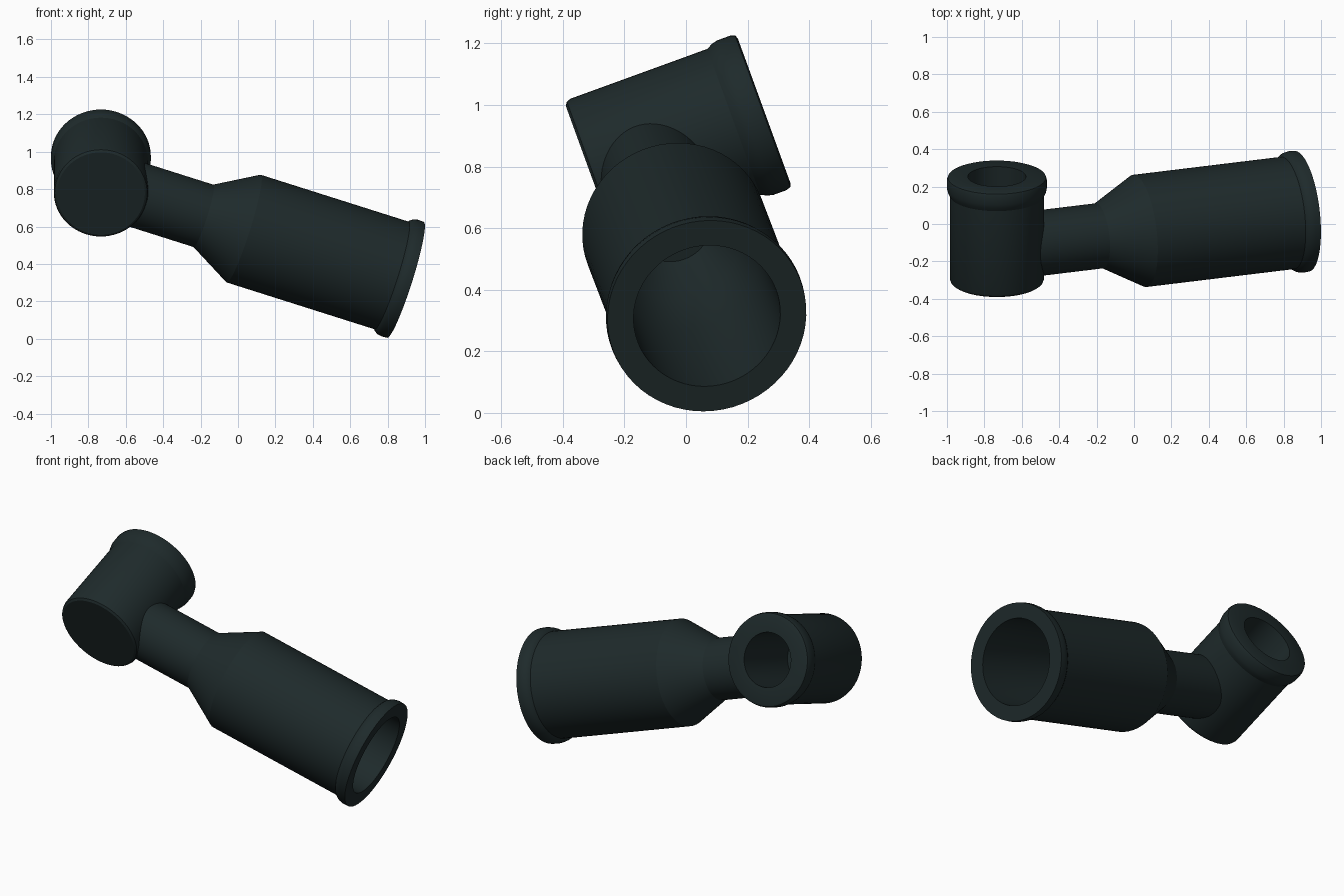
import bpy, bmesh, math
from mathutils import Vector

cube = bpy.data.objects.get("Cube")
if cube:
    bpy.data.objects.remove(cube, do_unlink=True)

# Single dark plastic colour
plastic = bpy.data.materials.new("dark_plastic")
plastic.use_nodes = True
COLOUR = (0.013, 0.023, 0.024, 1)
plastic.diffuse_color = COLOUR
plastic.node_tree.nodes["Principled BSDF"].inputs["Base Color"].default_value = COLOUR


def lathe(name, origin, axis, profile, sides=64):
    """Spin (radius, distance) points about an axis; radius 0 closes an end."""
    bm = bmesh.new()
    verts = [bm.verts.new((r, 0, d)) for r, d in profile]
    edges = [bm.edges.new(pair) for pair in zip(verts, verts[1:])]
    bmesh.ops.spin(bm, geom=verts + edges, cent=(0, 0, 0), axis=(0, 0, 1),
                   angle=math.tau, steps=sides, use_merge=True)
    bmesh.ops.remove_doubles(bm, verts=bm.verts, dist=0.0001)
    bmesh.ops.recalc_face_normals(bm, faces=bm.faces)
    mesh = bpy.data.meshes.new(name)
    bm.to_mesh(mesh)
    bm.free()
    mesh.materials.append(plastic)
    obj = bpy.data.objects.new(name, mesh)
    bpy.context.collection.objects.link(obj)
    obj.location = origin
    obj.rotation_mode = 'QUATERNION'
    obj.rotation_quaternion = Vector(axis).to_track_quat('Z', 'Y')
    bpy.ops.object.select_all(action='DESELECT')
    obj.select_set(True)
    bpy.context.view_layer.objects.active = obj
    bpy.ops.object.shade_smooth_by_angle(angle=math.radians(25))
    return obj


# Tilted shoulder: capped front, collar and blind socket at the back
tilt = math.radians(20)
lathe("shoulder", (-0.733, -0.31, 0.776), (0, math.cos(tilt), math.sin(tilt)), [
    (0, 0), (0.235, 0), (0.247, 0.008), (0.252, 0.022),
    (0.252, 0.495), (0.262, 0.515), (0.267, 0.535),
    (0.267, 0.58), (0.262, 0.595), (0.25, 0.6),
    (0.155, 0.6), (0.155, 0.15), (0, 0.15)])

# Sleeve: rimmed open end, straight barrel, cone and narrow neck,
# measured inward from the open end
lathe("sleeve", (0.895, 0.068, 0.315), (-0.947, -0.115, 0.3), [
    (0, 1.0), (0.13, 1.0), (0.2, 0.8), (0.235, 0.6), (0.24, 0),
    (0.325, 0), (0.327, 0.03), (0.322, 0.055), (0.312, 0.07), (0.302, 0.078),
    (0.302, 0.913), (0.175, 1.14), (0.175, 1.545), (0, 1.545)])
